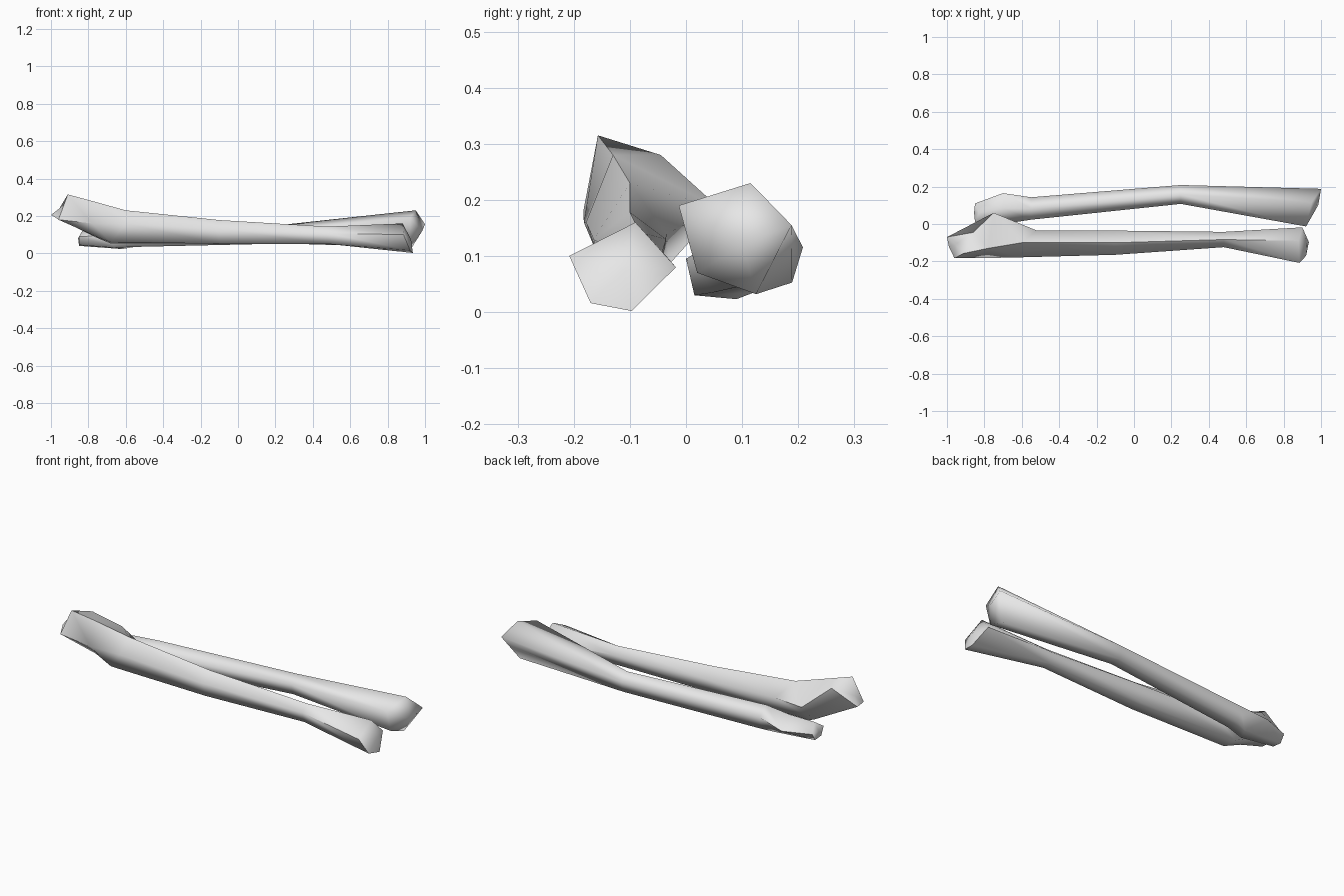
import bpy, bmesh, math

if "Cube" in bpy.data.objects:
    bpy.data.objects.remove(bpy.data.objects["Cube"])

grey = bpy.data.materials.new("light grey")
grey.diffuse_color = (0.8, 0.8, 0.8, 1)
grey.use_nodes = True
grey.node_tree.nodes["Principled BSDF"].inputs["Base Color"].default_value = grey.diffuse_color


def oval(x, y, z, ry, rz):
    """Five-sided section across the shaft, first corner at the top."""
    return [(x, y + ry * math.cos(a), z + rz * math.sin(a))
            for a in (math.radians(90 + 72 * i) for i in range(5))]


def bone(name, rings, start_tip, end_tip):
    """Loft five-sided rings and close both ends with a low point."""
    bm = bmesh.new()
    loops = [[bm.verts.new(p) for p in r] for r in rings]
    for a, b in zip(loops, loops[1:]):
        for i in range(5):
            j = (i + 1) % 5
            bm.faces.new((a[i], a[j], b[j], b[i]))
    for loop, tip in ((loops[0], start_tip), (loops[-1], end_tip)):
        v = bm.verts.new(tip)
        for i in range(5):
            bm.faces.new((loop[i], loop[(i + 1) % 5], v))
    bmesh.ops.recalc_face_normals(bm, faces=bm.faces)
    mesh = bpy.data.meshes.new(name)
    bm.to_mesh(mesh)
    bm.free()
    mesh.materials.append(grey)
    ob = bpy.data.objects.new(name, mesh)
    bpy.context.collection.objects.link(ob)
    bpy.ops.object.select_all(action='DESELECT')
    ob.select_set(True)
    bpy.context.view_layer.objects.active = ob
    bpy.ops.object.shade_smooth_by_angle(angle=math.radians(75))


# Front bone: large raised knuckle at the left, small knob at the right
bone("front_bone", [
    [(-.91, -.157, .315), (-.96, -.183, .18), (-.99, -.12, .20),
     (-1, -.07, .205), (-.86, -.045, .28)],
    [(-.78, -.13, .28), (-.78, -.182, .16), (-.78, -.13, .10),
     (-.76, -.03, .085), (-.75, .06, .185)],
    [(-.60, -.10, .23), (-.60, -.178, .16), (-.68, -.14, .06),
     (-.68, -.05, .052), (-.52, -.035, .14)],
    oval(-.10, -.10, .108, .068, .07),
    oval(.48, -.083, .092, .043, .051),
    [(.88, -.09, .16), (.885, -.208, .10), (.92, -.17, .016),
     (.935, -.097, .002), (.90, -.018, .08)],
], (-.955, -.11, .24), (.925, -.11, .075))

# Back bone: small knob at the left, large knob at the right
bone("back_bone", [
    [(-.83, .06, .125), (-.85, .01, .09), (-.85, .03, .045),
     (-.85, .085, .04), (-.85, .11, .08)],
    [(-.70, .085, .14), (-.70, 0, .095), (-.66, .015, .03),
     (-.62, .09, .023), (-.70, .165, .08)],
    oval(-.55, .083, .088, .063, .066),
    oval(.25, .158, .098, .053, .056),
    [(.95, .115, .23), (.92, -.013, .19), (.92, .02, .07),
     (.93, .125, .032), (1, .188, .155)],
], (-.855, .06, .08), (.985, .1, .12))
